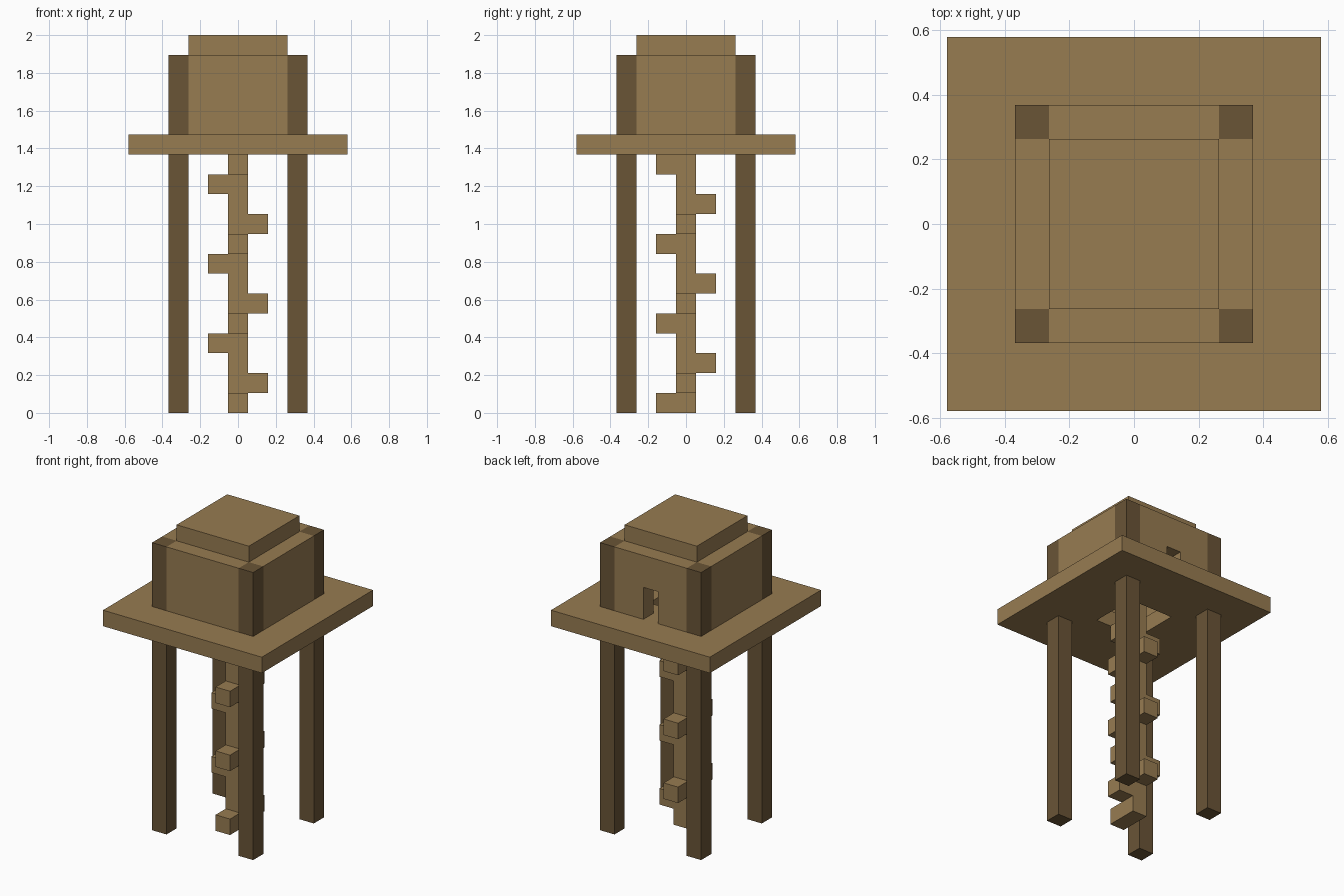
import bpy, bmesh
from mathutils import Matrix

U = 2 / 19  # edge of one building block

cube = bpy.data.objects.get("Cube")
if cube:
    bpy.data.objects.remove(cube, do_unlink=True)


def material(name, colour):
    m = bpy.data.materials.new(name)
    m.use_nodes = True
    m.diffuse_color = (*colour, 1)
    bsdf = next(n for n in m.node_tree.nodes if n.type == "BSDF_PRINCIPLED")
    bsdf.inputs["Base Color"].default_value = (*colour, 1)
    return m


plank = material("plank brown", (0.31, 0.2, 0.083))
log = material("dark log brown", (0.143, 0.089, 0.037))


def finish(name, bm, mat):
    bmesh.ops.recalc_face_normals(bm, faces=bm.faces)
    bm.transform(Matrix.Scale(U, 4))
    mesh = bpy.data.meshes.new(name)
    bm.to_mesh(mesh)
    bm.free()
    mesh.materials.append(mat)
    ob = bpy.data.objects.new(name, mesh)
    bpy.context.collection.objects.link(ob)
    return ob


def box(name, x, y, bottom, size, mat):
    """Box centred on x, y and standing on bottom, in block units."""
    bm = bmesh.new()
    bmesh.ops.create_cube(bm, size=1)
    bmesh.ops.scale(bm, vec=size, verts=bm.verts)
    bmesh.ops.translate(bm, vec=(x, y, bottom + size[2] / 2), verts=bm.verts)
    return finish(name, bm, mat)


def extrude(bm, faces, vec):
    new = bmesh.ops.extrude_face_region(bm, geom=faces)["geom"]
    verts = [g for g in new if isinstance(g, bmesh.types.BMVert)]
    bmesh.ops.translate(bm, vec=vec, verts=verts)


# Platform with a square stairwell
bm = bmesh.new()
corners = [(-1, -1), (1, -1), (1, 1), (-1, 1)]
outer, inner = [[bm.verts.new((x * r, y * r, 13)) for x, y in corners] for r in (5.5, 1.5)]
ring = [bm.faces.new((outer[i], outer[i - 1], inner[i - 1], inner[i])) for i in range(4)]
extrude(bm, ring, (0, 0, 1))
finish("platform", bm, plank)

# Legs below the platform and corner posts above it
for x, y in corners:
    side = ("front_" if y < 0 else "back_") + ("left_" if x > 0 else "right_")
    box(side + "leg", 3 * x, 3 * y, 0, (1, 1, 13), log)
    box(side + "post", 3 * x, 3 * y, 14, (1, 1, 4), log)

# Hut walls, with a doorway in the back one
box("front_wall", 0, -3, 14, (5, 1, 4), plank)
box("left_wall", 3, 0, 14, (1, 5, 4), plank)
box("right_wall", -3, 0, 14, (1, 5, 4), plank)
bm = bmesh.new()
outline = [(-2.5, 14), (-.5, 14), (-.5, 16), (.5, 16), (.5, 14), (2.5, 14), (2.5, 18), (-2.5, 18)]
wall = bm.faces.new([bm.verts.new((x, 2.5, z)) for x, z in outline])
extrude(bm, [wall], (0, 1, 0))
finish("back_wall", bm, plank)

# Raised roof
box("roof", 0, 0, 18, (5, 5, 1), plank)

# Spiral stair around a central column
box("stair_column", 0, 0, 0, (1, 1, 14), plank)
directions = [(0, -1), (1, 0), (0, 1), (-1, 0)]
for level in range(13):
    x, y = directions[level % 4]
    box(f"stair_step_{level + 1}", x, y, level, (1, 1, 1), plank)
